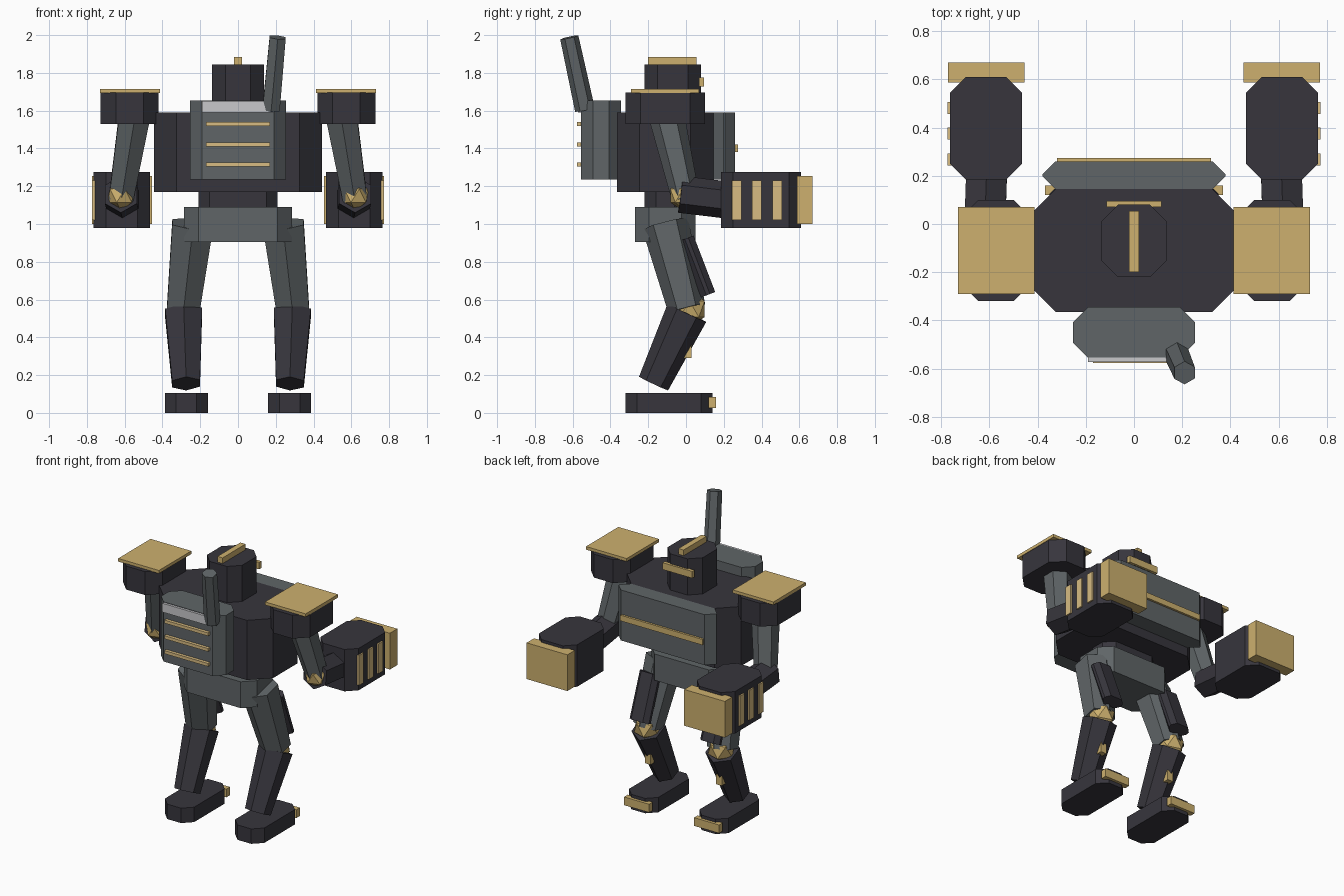
import bpy, bmesh, math
from mathutils import Vector, Matrix

if "Cube" in bpy.data.objects:
    bpy.data.objects.remove(bpy.data.objects["Cube"])


def material(name, rgb):
    m = bpy.data.materials.new(name)
    m.use_nodes = True
    m.diffuse_color = (*rgb, 1)
    m.node_tree.nodes["Principled BSDF"].inputs["Base Color"].default_value = (*rgb, 1)
    return m


DARK = material("charcoal", (0.038, 0.036, 0.046))
GREY = material("steel grey", (0.115, 0.13, 0.136))
GOLD = material("gold", (0.61, 0.434, 0.156))
PALE = material("pale gold", (0.686, 0.503, 0.223))
LIGHT = material("light grey", (0.58, 0.58, 0.6))


def finish(name, bm, mat):
    bmesh.ops.recalc_face_normals(bm, faces=bm.faces)
    mesh = bpy.data.meshes.new(name)
    bm.to_mesh(mesh)
    bm.free()
    mesh.materials.append(mat)
    obj = bpy.data.objects.new(name, mesh)
    bpy.context.collection.objects.link(obj)
    return obj


def loft(bm, rings):
    """Close a prism between two rings of points."""
    low, high = [[bm.verts.new(p) for p in ring] for ring in rings]
    n = len(low)
    bm.faces.new(low[::-1])
    bm.faces.new(high)
    for i in range(n):
        j = (i + 1) % n
        bm.faces.new((low[i], low[j], high[j], high[i]))


def block(name, mat, x, y, z, cut=0.0, tilt=0.0):
    """Box from ranges, its upright edges cut at 45 degrees, tilted about x."""
    centre = Vector((sum(x) / 2, sum(y) / 2, sum(z) / 2))
    a, b, h = abs(x[1] - x[0]) / 2, abs(y[1] - y[0]) / 2, (z[1] - z[0]) / 2
    if cut:
        plan = [(a, cut - b), (a, b - cut), (a - cut, b), (cut - a, b),
                (-a, b - cut), (-a, cut - b), (cut - a, -b), (a - cut, -b)]
    else:
        plan = [(a, -b), (a, b), (-a, b), (-a, -b)]
    turn = Matrix.Rotation(tilt, 3, 'X')
    bm = bmesh.new()
    loft(bm, [[centre + turn @ Vector((px, py, k)) for px, py in plan] for k in (-h, h)])
    return finish(name, bm, mat)


def limb(name, mat, start, end, r1, r2):
    """Tapered six-sided bar with an edge along its front."""
    start, end = Vector(start), Vector(end)
    axis = (end - start).normalized()
    u = (Vector((1, 0, 0)) - axis * axis.x).normalized()
    v = axis.cross(u)
    angles = [math.radians(30 + 60 * k) for k in range(6)]
    bm = bmesh.new()
    loft(bm, [[p + (u * math.cos(t) + v * math.sin(t)) * r for t in angles]
              for p, r in ((start, r1), (end, r2))])
    return finish(name, bm, mat)


def joint(name, centre, radius):
    bm = bmesh.new()
    bmesh.ops.create_icosphere(bm, subdivisions=1, radius=radius,
                               matrix=Matrix.Translation(centre))
    return finish(name, bm, GOLD)


# Trunk
block("torso", DARK, (-0.445, 0.445), (-0.365, 0.145), (1.17, 1.59), 0.12)
block("waist", DARK, (-0.21, 0.21), (-0.22, 0), (1.0, 1.18), 0.06)
block("pelvis", GREY, (-0.285, 0.285), (-0.27, 0.05), (0.905, 1.09), 0.075)
block("chest_plate", GREY, (-0.38, 0.38), (0.145, 0.26), (1.235, 1.59), 0.054)
block("chest_stripe", GOLD, (-0.32, 0.32), (0.25, 0.275), (1.38, 1.42))

# Head
block("head", DARK, (-0.137, 0.137), (-0.22, 0.08), (1.58, 1.845), 0.07)
block("crest", GOLD, (-0.02, 0.02), (-0.2, 0.055), (1.83, 1.885))
block("visor", GOLD, (-0.115, 0.115), (0.07, 0.095), (1.727, 1.775))

# Backpack with vents and a stack
block("backpack", GREY, (-0.253, 0.253), (-0.555, -0.345), (1.235, 1.655), 0.062)
block("backpack_lip", LIGHT, (-0.19, 0.19), (-0.572, -0.55), (1.59, 1.652))
for i, z in enumerate((1.315, 1.42, 1.53)):
    block(f"vent_{i + 1}", PALE, (-0.17, 0.17), (-0.577, -0.55), (z - 0.011, z + 0.011))
limb("stack", GREY, (0.175, -0.535, 1.605), (0.21, -0.618, 1.988), 0.053, 0.049)

for side, s in (("left", 1), ("right", -1)):
    def span(a, b):
        return (s * a, s * b)

    # Shoulder and arm
    block(f"{side}_shoulder", DARK, span(0.42, 0.727), (-0.32, 0.1), (1.53, 1.695), 0.08)
    block(f"{side}_shoulder_plate", GOLD, span(0.413, 0.73), (-0.29, 0.07), (1.693, 1.715))
    limb(f"{side}_upper_arm", GREY, (s * 0.55, -0.1, 1.56), (s * 0.62, 0, 1.13), 0.094, 0.074)
    joint(f"{side}_elbow", (s * 0.62, -0.015, 1.15), 0.08)
    limb(f"{side}_forearm", DARK, (s * 0.62, -0.03, 1.157), (s * 0.612, 0.21, 1.128), 0.098, 0.098)

    # Fist
    block(f"{side}_fist", DARK, span(0.466, 0.764), (0.185, 0.61), (0.98, 1.275), 0.065)
    block(f"{side}_knuckles", GOLD, span(0.455, 0.772), (0.587, 0.67), (1.0, 1.255))
    for i in range(3):
        y = 0.243 + 0.107 * i
        block(f"{side}_fist_stripe_{i + 1}", PALE, span(0.755, 0.774), (y, y + 0.05), (1.02, 1.23))

    # Leg
    limb(f"{side}_thigh", GREY, (s * 0.24, -0.11, 1.0), (s * 0.29, 0.005, 0.55), 0.125, 0.1)
    block(f"{side}_thigh_guard", DARK, span(0.2, 0.35), (0.02, 0.1), (0.615, 0.935),
          0.03, math.radians(21))
    joint(f"{side}_knee", (s * 0.288, 0.018, 0.55), 0.095)
    limb(f"{side}_shin", DARK, (s * 0.288, 0.005, 0.53), (s * 0.275, -0.172, 0.155), 0.113, 0.085)
    block(f"{side}_shin_stud", GOLD, span(0.255, 0.3), (-0.01, 0.03), (0.29, 0.36))

    # Foot
    block(f"{side}_foot", DARK, span(0.16, 0.387), (-0.32, 0.14), (0, 0.105), 0.06)
    block(f"{side}_toe_plate", GOLD, span(0.175, 0.37), (0.12, 0.16), (0.025, 0.083))
